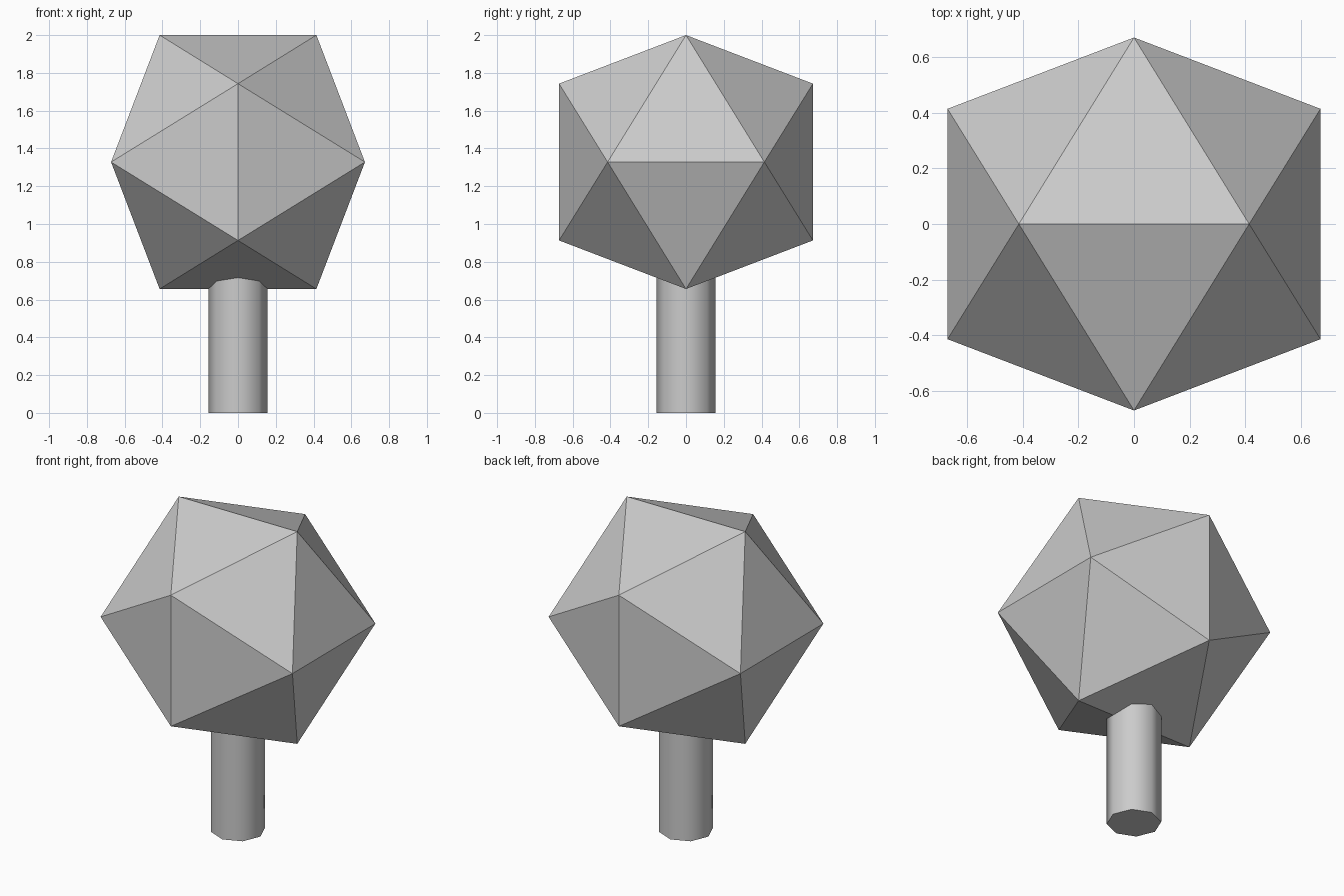
import bpy, bmesh, math

if "Cube" in bpy.data.objects:
    bpy.data.objects.remove(bpy.data.objects["Cube"])

A, B = 0.415, 0.672   # half edge and half height of the icosahedron
CENTRE_Z = 2.0 - B

# Faceted crown: icosahedron resting on an edge, as the hull of three crossed rectangles
bm = bmesh.new()
for s in (-1, 1):
    for t in (-1, 1):
        for co in ((s * A, 0, t * B), (0, s * B, t * A), (s * B, t * A, 0)):
            bm.verts.new((co[0], co[1], co[2] + CENTRE_Z))
bmesh.ops.convex_hull(bm, input=bm.verts[:])
bmesh.ops.recalc_face_normals(bm, faces=bm.faces[:])
mesh = bpy.data.meshes.new("crown")
bm.to_mesh(mesh)
bm.free()
crown = bpy.data.objects.new("crown", mesh)
bpy.context.collection.objects.link(crown)

# Eight-sided trunk with smooth sides, running up into the crown
TRUNK_TOP = 0.85
bpy.ops.mesh.primitive_cylinder_add(vertices=8, radius=0.157, depth=TRUNK_TOP,
                                    location=(0, 0, TRUNK_TOP / 2))
trunk = bpy.context.object
trunk.name = "trunk"
bpy.ops.object.shade_smooth_by_angle(angle=math.radians(60))
